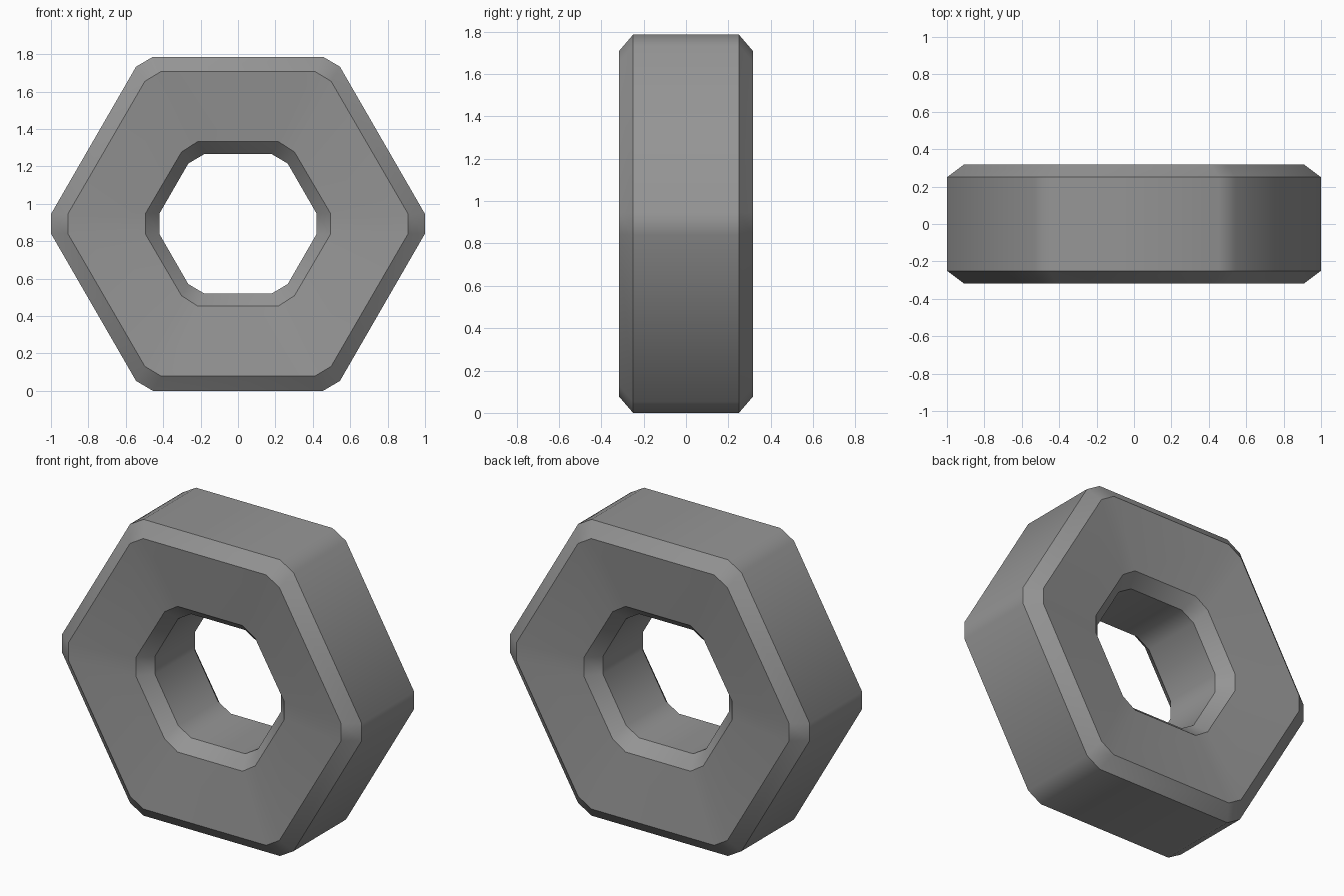
import bpy, bmesh, math

if "Cube" in bpy.data.objects:
    bpy.data.objects.remove(bpy.data.objects["Cube"])

CZ = 0.893  # centre height

def ring(quarter):
    """Mirror three quarter points into a 12-point chamfered hexagon."""
    q = list(quarter)
    half = q + [(-x, z) for x, z in reversed(q)]
    return half + [(-x, -z) for x, z in half]

outer = ring([(1.0, 0.052), (0.545, 0.84), (0.455, 0.893)])
face_rim = ring([(0.91, 0.052), (0.498, 0.762), (0.41, 0.815)])
hole_rim = ring([(0.495, 0.055), (0.302, 0.384), (0.217, 0.439)])
bore = ring([(0.42, 0.055), (0.266, 0.322), (0.18, 0.373)])

# Cross-section: outer wall, bevel, dished face, hole bevel, bore, and back again
section = [(outer, -0.25), (face_rim, -0.317), (hole_rim, -0.267), (bore, -0.19)]
section += [(r, -y) for r, y in reversed(section)]

bm = bmesh.new()
loops = [[bm.verts.new((x, y, z + CZ)) for x, z in r] for r, y in section]
for i, a in enumerate(loops):
    b = loops[(i + 1) % len(loops)]
    for j in range(12):
        k = (j + 1) % 12
        bm.faces.new((a[j], a[k], b[k], b[j]))
bmesh.ops.recalc_face_normals(bm, faces=bm.faces)
mesh = bpy.data.meshes.new("hex_nut")
bm.to_mesh(mesh)
bm.free()

# Grey metal
mat = bpy.data.materials.new("grey metal")
mat.diffuse_color = (0.3, 0.3, 0.3, 1)
mat.use_nodes = True
mat.node_tree.nodes["Principled BSDF"].inputs["Base Color"].default_value = mat.diffuse_color
mesh.materials.append(mat)

nut = bpy.data.objects.new("hex_nut", mesh)
bpy.context.collection.objects.link(nut)
bpy.context.view_layer.objects.active = nut
nut.select_set(True)
bpy.ops.object.shade_smooth_by_angle(angle=math.radians(37))
